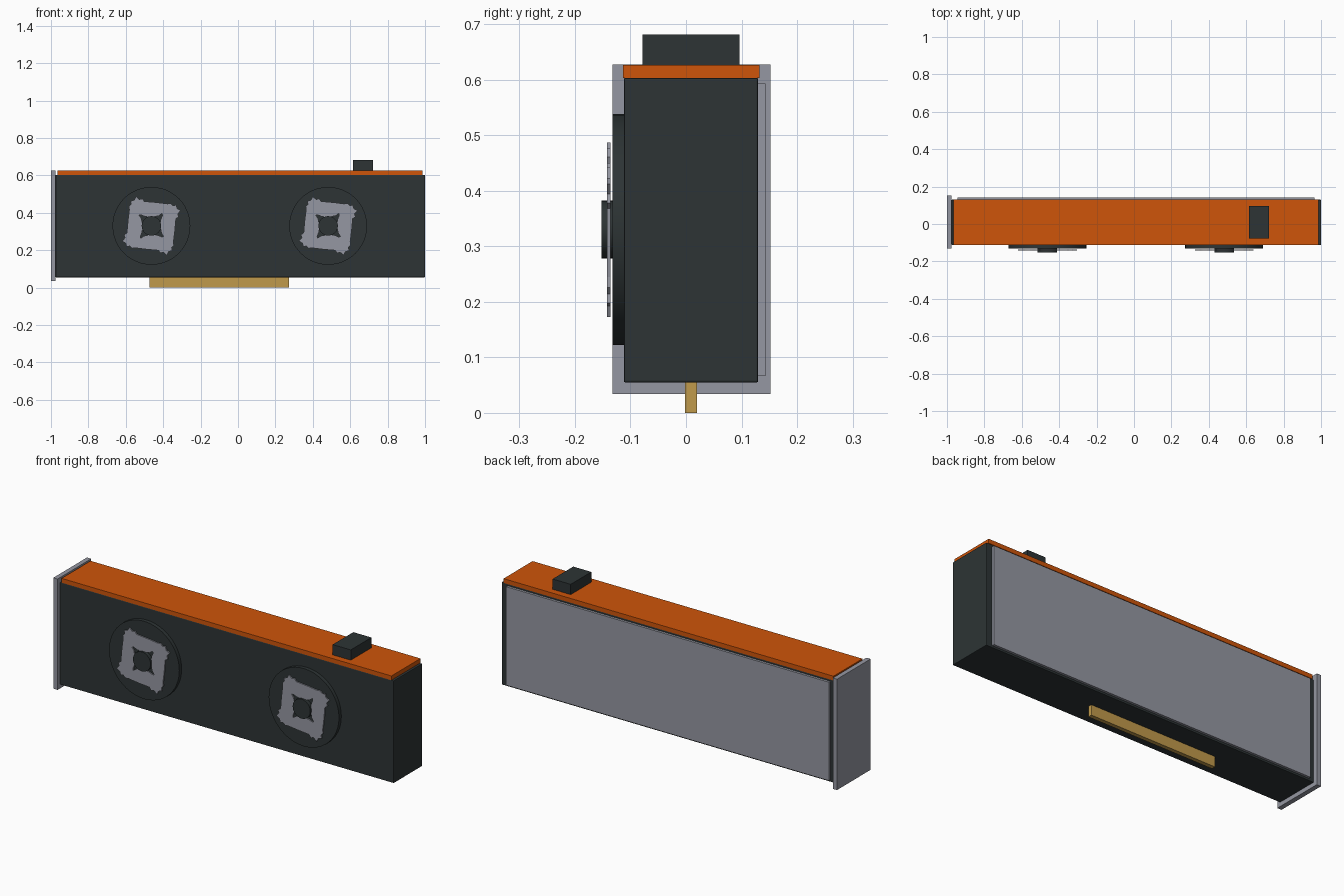
import bpy, bmesh, math
from mathutils import Vector

if "Cube" in bpy.data.objects:
    bpy.data.objects.remove(bpy.data.objects["Cube"])


def material(name, rgb):
    m = bpy.data.materials.new(name)
    m.diffuse_color = (*rgb, 1)
    m.use_nodes = True
    m.node_tree.nodes["Principled BSDF"].inputs["Base Color"].default_value = m.diffuse_color
    return m


DARK = material("charcoal", (0.026, 0.034, 0.035))
ORANGE = material("orange", (0.62, 0.09, 0.003))
GREY = material("metal_grey", (0.30, 0.31, 0.36))
GOLD = material("gold", (0.53, 0.32, 0.07))


def finish(bm, name, mat):
    bmesh.ops.recalc_face_normals(bm, faces=bm.faces[:])
    me = bpy.data.meshes.new(name)
    bm.to_mesh(me)
    bm.free()
    me.materials.append(mat)
    ob = bpy.data.objects.new(name, me)
    bpy.context.collection.objects.link(ob)
    return ob


def box(name, mat, x, y, z, bevel=0):
    """Box from (min, max) pairs."""
    bm = bmesh.new()
    bmesh.ops.create_cube(bm, size=1)
    for v in bm.verts:
        v.co = Vector([(a + b) / 2 + c * (b - a) for c, (a, b) in zip(v.co, (x, y, z))])
    ob = finish(bm, name, mat)
    if bevel:
        mod = ob.modifiers.new("bevel", 'BEVEL')
        mod.width, mod.segments = bevel, 2
    return ob


def disc(name, mat, cx, cz, r, y0, y1, sides):
    """Solid cylinder lying along y."""
    bm = bmesh.new()
    pts = [(cx + r * math.cos(math.tau * i / sides), y0,
            cz + r * math.sin(math.tau * i / sides)) for i in range(sides)]
    f = bm.faces.new([bm.verts.new(p) for p in pts])
    ext = bmesh.ops.extrude_face_region(bm, geom=[f])
    bmesh.ops.translate(bm, vec=(0, y1 - y0, 0),
                        verts=[g for g in ext["geom"] if isinstance(g, bmesh.types.BMVert)])
    ob = finish(bm, name, mat)
    bpy.ops.object.select_all(action='DESELECT')
    ob.select_set(True)
    bpy.context.view_layer.objects.active = ob
    bpy.ops.object.shade_smooth_by_angle(angle=math.radians(35))
    return ob


# one quarter of the jagged blade outline: (x, z, inner hole radius)
QUARTER = [(-0.120, 0.104, 0.088), (-0.108, 0.116, 0.080), (-0.112, 0.132, 0.072),
           (-0.092, 0.138, 0.060), (-0.082, 0.157, 0.056), (-0.064, 0.141, 0.052),
           (-0.048, 0.146, 0.050), (-0.038, 0.131, 0.050), (0.030, 0.125, 0.050),
           (0.085, 0.118, 0.066)]


def blades(name, cx, cz, y0, y1):
    bm = bmesh.new()
    outer, inner = [], []
    for q in range(4):
        c, s = round(math.cos(q * math.pi / 2)), round(math.sin(q * math.pi / 2))
        for px, pz, r in QUARTER:
            x, z = px * c + pz * s, -px * s + pz * c
            k = r / math.hypot(x, z)
            outer.append(bm.verts.new((cx + x, y0, cz + z)))
            inner.append(bm.verts.new((cx + x * k, y0, cz + z * k)))
    n = len(outer)
    faces = [bm.faces.new((outer[i], outer[(i + 1) % n], inner[(i + 1) % n], inner[i]))
             for i in range(n)]
    ext = bmesh.ops.extrude_face_region(bm, geom=faces)
    bmesh.ops.translate(bm, vec=(0, y1 - y0, 0),
                        verts=[g for g in ext["geom"] if isinstance(g, bmesh.types.BMVert)])
    return finish(bm, name, GREY)


# main housing with top trim, back plate and end bracket
box("housing", DARK, (-0.975, 1.0), (-0.112, 0.13), (0.055, 0.603), 0.003)
box("top_trim", ORANGE, (-0.965, 0.987), (-0.113, 0.132), (0.603, 0.626))
box("back_plate", GREY, (-0.945, 0.965), (0.13, 0.143), (0.066, 0.593))
box("end_bracket", GREY, (-1.0, -0.975), (-0.132, 0.152), (0.034, 0.627))

# power socket on top and gold edge connector below
box("power_socket", DARK, (0.615, 0.722), (-0.078, 0.096), (0.626, 0.681))
box("edge_connector", GOLD, (-0.472, 0.274), (-0.002, 0.02), (0.0, 0.056))

# two fans
for side, cx in (("left", -0.463), ("right", 0.482)):
    cz = 0.33
    disc(side + "_fan_ring", DARK, cx, cz, 0.208, -0.132, -0.111, 48)
    blades(side + "_fan_blades", cx, cz, -0.142, -0.136)
    disc(side + "_fan_hub", DARK, cx, cz, 0.052, -0.152, -0.131, 32)
